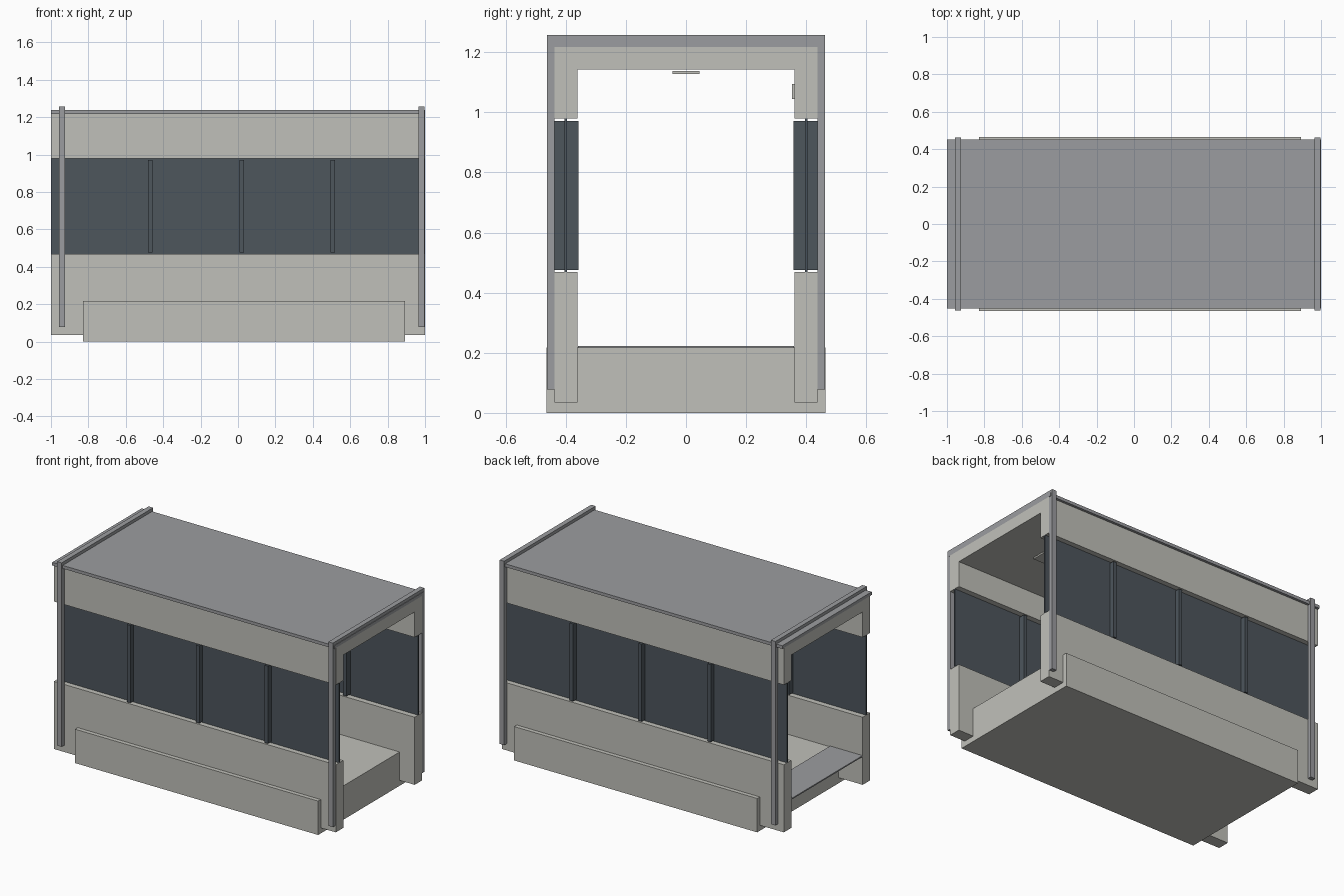
import bpy

if "Cube" in bpy.data.objects:
    bpy.data.objects.remove(bpy.data.objects["Cube"])


def material(name, rgb):
    m = bpy.data.materials.new(name)
    m.diffuse_color = (*rgb, 1.0)
    m.use_nodes = True
    m.node_tree.nodes["Principled BSDF"].inputs["Base Color"].default_value = m.diffuse_color
    return m


CREAM = material("warm light grey", (0.53, 0.53, 0.49))
GREY = material("mid grey metal", (0.33, 0.335, 0.35))
SLATE = material("dark slate glass", (0.075, 0.092, 0.108))


def box(name, mat, x, y, z):
    """Axis-aligned box given as (min, max) ranges."""
    bpy.ops.mesh.primitive_cube_add(size=1)
    ob = bpy.context.object
    ob.name = name
    ob.location = [(a + b) / 2 for a, b in (x, y, z)]
    ob.scale = [b - a for a, b in (x, y, z)]
    bpy.ops.object.transform_apply(location=True, rotation=True, scale=True)
    ob.data.materials.append(mat)
    return ob


def side_box(name, mat, x, y, z):
    """The same box on the front and back sides."""
    box("front_" + name, mat, x, (-y[1], -y[0]), z)
    box("back_" + name, mat, x, y, z)


# Floor block and the entry plate overhanging its left end
box("floor_block", CREAM, (-0.83, 0.893), (-0.464, 0.464), (0, 0.217))
box("entry_plate", GREY, (-1, -0.77), (-0.36, 0.36), (0.215, 0.223))

# Side walls, with the glass band set in the middle of their thickness
side_box("lower_wall", CREAM, (-1, 1), (0.361, 0.437), (0.035, 0.468))
side_box("upper_wall", CREAM, (-1, 1), (0.361, 0.437), (0.98, 1.217))
side_box("window_glass", SLATE, (-1, 1), (0.396, 0.404), (0.468, 0.98))
for i, x in enumerate((-0.47, 0.02, 0.507)):
    side_box(f"mullion_{i + 1}", SLATE, (x - 0.012, x + 0.012),
             (0.357, 0.437), (0.475, 0.971))

# Ceiling slab and roof sheet
box("ceiling", CREAM, (-1, 1), (-0.361, 0.361), (1.143, 1.217))
box("roof_sheet", GREY, (-1, 1), (-0.453, 0.453), (1.217, 1.237))

# Outer hoops: posts joined by a bar over the roof
for end, x in (("left", -0.942), ("right", 0.981)):
    span = (x - 0.016, x + 0.016)
    side_box(end + "_post", GREY, span, (0.437, 0.463), (0.078, 1.24))
    box(end + "_roof_bar", GREY, span, (-0.463, 0.463), (1.237, 1.257))

# Small interior fittings
box("ceiling_fitting", CREAM, (0.62, 0.71), (-0.045, 0.045), (1.128, 1.138))
box("wall_fitting", CREAM, (0.62, 0.70), (0.353, 0.362), (1.045, 1.095))
